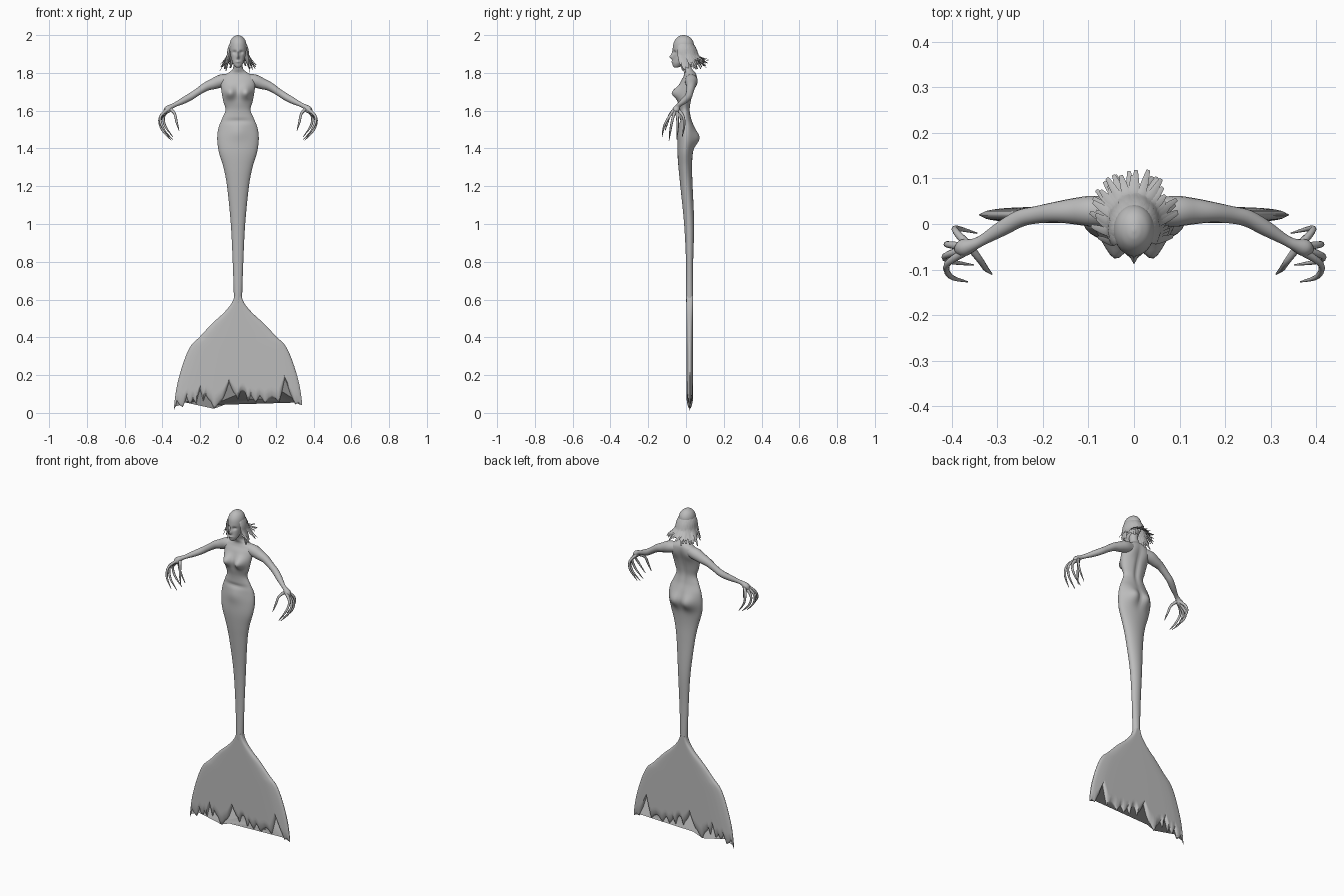
import bpy, bmesh, math, random
from mathutils import Vector

random.seed(4)
cube = bpy.data.objects.get("Cube")
if cube:
    bpy.data.objects.remove(cube)

grey = bpy.data.materials.new("plain grey")
grey.use_nodes = True
colour = (0.5, 0.5, 0.5, 1)
grey.diffuse_color = colour
grey.node_tree.nodes["Principled BSDF"].inputs["Base Color"].default_value = colour


def smooth_path(rows, steps):
    """Catmull-Rom resampling of any list of equal-length tuples."""
    out = []
    for i in range(len(rows) - 1):
        a, b = rows[max(i - 1, 0)], rows[i]
        c, d = rows[i + 1], rows[min(i + 2, len(rows) - 1)]
        for k in range(steps):
            t = k / steps
            out.append([q + t / 2 * (r - p + t * (2*p - 5*q + 4*r - s + t * (3*(q - r) + s - p)))
                        for p, q, r, s in zip(a, b, c, d)])
    return out + [list(rows[-1])]


def loft(bm, rings):
    loops = [[bm.verts.new(p) for p in ring] for ring in rings]
    n = len(loops[0])
    for a, b in zip(loops, loops[1:]):
        for i in range(n):
            bm.faces.new((a[i], a[(i + 1) % n], b[(i + 1) % n], b[i]))
    bm.faces.new(loops[0])
    bm.faces.new(loops[-1])


def finish(name, bm, angle=60):
    bmesh.ops.recalc_face_normals(bm, faces=bm.faces)
    mesh = bpy.data.meshes.new(name)
    bm.to_mesh(mesh)
    bm.free()
    mesh.materials.append(grey)
    ob = bpy.data.objects.new(name, mesh)
    bpy.context.collection.objects.link(ob)
    bpy.ops.object.select_all(action="DESELECT")
    ob.select_set(True)
    bpy.context.view_layer.objects.active = ob
    bpy.ops.object.shade_smooth_by_angle(angle=math.radians(angle))
    return ob


def tube(bm, rows, side, flat=1.0, steps=4, n=10):
    """Tapered tube; rows are x, y, z, radius; side sets the wide direction."""
    rows = smooth_path(rows, steps)
    pts = [Vector(r[:3]) for r in rows]
    rings = []
    for i, p in enumerate(pts):
        along = (pts[min(i + 1, len(pts) - 1)] - pts[max(i - 1, 0)]).normalized()
        v = along.cross(Vector(side)).normalized()
        u = v.cross(along)
        r = rows[i][3]
        rings.append([p + u * r * math.cos(a) + v * r * flat * math.sin(a)
                      for a in (math.tau * k / n for k in range(n))])
    loft(bm, rings)


def bump(x, z, cx, cz, rx, rz):
    return math.exp(-((x - cx) / rx) ** 2 - ((z - cz) / rz) ** 2)


def sculpt(name, sections, front, back, steps, n=48):
    """Loft of ovals; sections are z, half width, front y, back y."""
    rings = []
    for z, w, yf, yb in smooth_path(sections, steps):
        ring = []
        for k in range(n):
            a = math.tau * k / n
            x, s = w * math.cos(a), math.sin(a)
            y = (yf + yb) / 2 + (yb - yf) / 2 * s
            shift = front(abs(x), z) if s < 0 else back(abs(x), z)
            ring.append((x, y + shift * min(1, abs(s) * 1.6), z))
        rings.append(ring)
    bm = bmesh.new()
    loft(bm, rings)
    return finish(name, bm)


# Torso, hips and tail in one skin
body = [(.57, .022, .003, .037), (.62, .022, 0, .038), (.8, .028, 0, .038), (1, .038, -.01, .043),
        (1.2, .058, -.03, .035), (1.3, .077, -.04, .032), (1.38, .101, -.045, .036),
        (1.45, .110, -.042, .045), (1.51, .103, -.036, .042), (1.56, .083, -.034, .028),
        (1.605, .066, -.036, .022), (1.65, .078, -.044, .028), (1.7, .087, -.045, .04),
        (1.75, .092, -.030, .055), (1.78, .084, -.014, .058), (1.80, .052, -.010, .052),
        (1.82, .028, -.018, .034), (1.85, .025, -.028, .022), (1.88, .025, -.03, .02)]


def chest_front(x, z):
    breasts = .036 * bump(x, z, .042, 1.695, .027, .032)
    belly = .010 * bump(x, z, 0, 1.49, .05, .045)
    crease = .007 * bump(x, z, 0, 1.545, .06, .012)
    return crease - breasts - belly


def back_shape(x, z):
    buttocks = .030 * bump(x, z, .042, 1.455, .04, .045)
    spine = .010 * bump(x, z, 0, 1.66, .014, .11)
    blades = .006 * bump(x, z, .05, 1.74, .025, .035)
    return buttocks - spine + blades


sculpt("body_and_tail", body, chest_front, back_shape, 6)

# Head with a modelled face
head = [(1.828, .008, -.060, -.045), (1.834, .017, -.068, -.03), (1.85, .027, -.072, -.012),
        (1.87, .034, -.071, .012), (1.90, .041, -.069, .032), (1.93, .045, -.070, .041),
        (1.96, .043, -.065, .040), (1.982, .033, -.052, .028), (1.995, .017, -.035, .010),
        (2, .003, -.018, -.010)]


def face(x, z):
    nose = .015 * bump(x, z, 0, 1.884, .007, .011) + .007 * bump(x, z, 0, 1.90, .006, .018)
    lips = .006 * bump(x, z, 0, 1.859, .012, .006)
    sockets = .010 * bump(x, z, .018, 1.909, .010, .009)
    return sockets - nose - lips


sculpt("head", head, face, lambda x, z: 0, 8)

# Arms, palms and clawed fingers
arm = [(.045, .025, 1.765, .030), (.09, .028, 1.757, .034), (.13, .028, 1.742, .029),
       (.17, .026, 1.727, .023), (.215, .020, 1.698, .019), (.25, .012, 1.675, .019),
       (.29, -.010, 1.653, .017), (.33, -.034, 1.633, .012), (.352, -.045, 1.622, .013),
       (.373, -.052, 1.606, .019), (.385, -.055, 1.592, .012)]
fingers = [[(.37, -.06, 1.608), (.41, -.088, 1.57), (.403, -.115, 1.52), (.365, -.127, 1.462)],
           [(.37, -.055, 1.605), (.414, -.07, 1.56), (.402, -.082, 1.50), (.352, -.09, 1.442)],
           [(.37, -.05, 1.605), (.410, -.045, 1.555), (.396, -.045, 1.50), (.345, -.05, 1.448)],
           [(.365, -.045, 1.608), (.392, -.015, 1.57), (.386, -.010, 1.52), (.345, -.02, 1.462)],
           [(.36, -.05, 1.61), (.336, -.082, 1.585), (.325, -.098, 1.54), (.312, -.11, 1.495)]]
for side, sign in (("left", 1), ("right", -1)):
    bm = bmesh.new()
    tube(bm, [(sign * x, y, z, r) for x, y, z, r in arm], (0, 1, 0), n=16)
    finish(side + "_arm", bm)
    bm = bmesh.new()
    for f in fingers:
        tube(bm, [(sign * x, y, z, r) for (x, y, z), r in zip(f, (.010, .007, .006, .0015))],
             (0, 1, .1), steps=5, n=8)
    finish(side + "_fingers", bm)

# Tail fin: fan-shaped sheet with a torn lower edge
edge = [(.62, .018), (.58, .034), (.53, .075), (.47, .14), (.40, .205), (.355, .25),
        (.27, .288), (.15, .322), (.05, .337), (.012, .34)]
torn = [(-1, .012), (-.95, .065), (-.86, .03), (-.80, .085), (-.75, .05), (-.70, .075),
        (-.65, .05), (-.59, .125), (-.54, .06), (-.50, .095), (-.42, .06), (-.375, .022),
        (-.28, .06), (-.22, .085), (-.14, .165), (-.06, .105), (0, .07), (.045, .115),
        (.11, .11), (.155, .06), (.20, .095), (.28, .055), (.34, .09), (.42, .05),
        (.53, .085), (.64, .055), (.73, .185), (.81, .105), (.89, .045), (.95, .055), (1, .04)]
columns = []
for (s0, z0), (s1, z1) in zip(torn, torn[1:]):
    columns += [(s0, z0), ((s0 + s1) / 2, (z0 + z1) / 2 + random.uniform(-.008, .008))]
columns.append(torn[-1])
rings = []
for z, w in smooth_path(edge, 4):
    t = (.62 - z) / (.62 - .012)
    thick = .018 * min(1, math.sqrt(max(0, 1 - t) * 9) + .08)
    front, rear = [], []
    for s, low in columns:
        # The tear only grows over the lower part of the sheet
        px, pz = s * w, z + (low - .012) * t ** 3
        h = thick * (.12 + .88 * math.sqrt(max(0, 1 - s ** 6)))
        front.append((px, .02 - h, pz))
        rear.append((px, .02 + h, pz))
    rings.append(front + rear[::-1])
bm = bmesh.new()
loft(bm, rings)
finish("tail_fin", bm, 50)

# Hair: flat locks falling from the scalp round the sides and back
bm = bmesh.new()
locks = 64
for i in range(locks):
    a = math.radians(-22 + 224 * i / (locks - 1) + random.uniform(-4, 4))
    c, s = math.cos(a), math.sin(a)
    lift = random.uniform(.35, 1.25)
    r0 = math.cos(lift)
    reach = random.uniform(.060, .095) + .022 * max(0, s)
    low = random.uniform(1.80, 1.85) + .025 * max(0, s)
    path = [(.043 * r0 * c, -.014 + .054 * r0 * s, 1.925 + .070 * math.sin(lift), .006),
            (.051 * c, -.012 + .062 * s, 1.935, .009),
            (.058 * c, -.008 + .074 * s, 1.895, .009),
            (.5 * (.058 + reach) * c, .5 * (.074 + reach) * s, (1.885 + low) / 2, .008),
            (reach * c, reach * s + .008, low, .004)]
    tube(bm, path, (-s, c, random.uniform(-.2, .2)), flat=.16, steps=3, n=6)
finish("hair", bm, 40)
